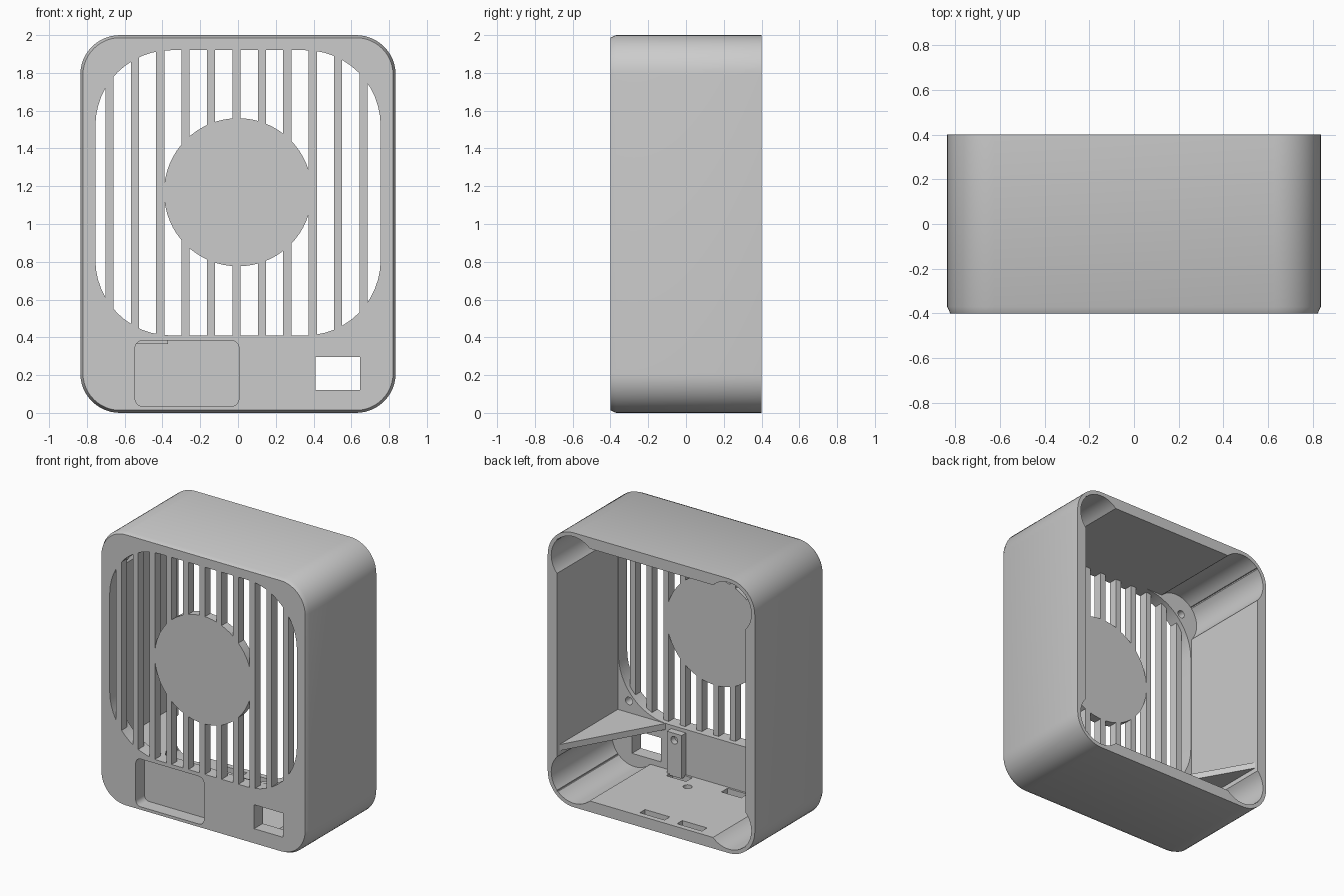
import bpy, bmesh
from math import sin, cos, pi, radians

if "Cube" in bpy.data.objects:
    bpy.data.objects.remove(bpy.data.objects["Cube"])

grey = bpy.data.materials.new("plain grey")
grey.use_nodes = True
grey.diffuse_color = (0.6, 0.6, 0.6, 1)
grey.node_tree.nodes["Principled BSDF"].inputs["Base Color"].default_value = (0.6, 0.6, 0.6, 1)


def rounded(x0, x1, z0, z1, r, n=12):
    """Rounded rectangle outline in the xz plane."""
    corners = [(x1 - r, z1 - r), (x0 + r, z1 - r), (x0 + r, z0 + r), (x1 - r, z0 + r)]
    return [(cx + r * cos(a), cz + r * sin(a))
            for q, (cx, cz) in enumerate(corners)
            for a in [(q + i / n) * pi / 2 for i in range(n + 1)]]


def rect(x0, x1, z0, z1):
    return [(x1, z1), (x0, z1), (x0, z0), (x1, z0)]


def circle(cx, cz, r, n=48):
    return [(cx + r * cos(2 * pi * i / n), cz + r * sin(2 * pi * i / n)) for i in range(n)]


def loft(name, rings):
    """Closed solid through rings of 3D points."""
    bm = bmesh.new()
    loops = [[bm.verts.new(p) for p in ring] for ring in rings]
    n = len(loops[0])
    for a, b in zip(loops, loops[1:]):
        for i in range(n):
            bm.faces.new((a[i], a[(i + 1) % n], b[(i + 1) % n], b[i]))
    bm.faces.new(loops[0])
    bm.faces.new(loops[-1][::-1])
    bmesh.ops.recalc_face_normals(bm, faces=bm.faces)
    mesh = bpy.data.meshes.new(name)
    bm.to_mesh(mesh)
    bm.free()
    mesh.materials.append(grey)
    obj = bpy.data.objects.new(name, mesh)
    bpy.context.collection.objects.link(obj)
    return obj


def prism(name, outline, y0, y1):
    return loft(name, [[(x, y, z) for x, z in outline] for y in (y0, y1)])


def slab(name, outline, z0, z1):
    return loft(name, [[(x, y, z) for x, y in outline] for z in (z0, z1)])


def cut(target, cutter):
    cutter.hide_render = True
    mod = target.modifiers.new("cut", 'BOOLEAN')
    mod.operation, mod.solver, mod.object = 'DIFFERENCE', 'EXACT', cutter
    bpy.context.view_layer.objects.active = target
    bpy.ops.object.modifier_apply(modifier=mod.name)
    bpy.data.objects.remove(cutter)


W, D, H, R = 0.835, 0.4, 2.0, 0.21
PLATE, GRILLE = -0.3, -0.335      # back faces of front plate and grille
FLOOR, FAN_Z = 0.08, 1.165

# Outer shell with a chamfered front edge
e = 0.014
front = rounded(-W + e, W - e, e, H - e, R - e)
full = rounded(-W, W, 0, H, R)
housing = loft("housing", [[(x, y, z) for x, z in ring]
                           for ring, y in ((front, -D), (full, -D + 0.03), (full, D))])

# Open back cavity with round pockets in the corners
cut(housing, prism("cavity", rect(-0.76, 0.76, FLOOR, 1.92), PLATE, 0.5))
for sx in (-1, 1):
    for z in (R, H - R):
        cut(housing, prism("corner_pocket", circle(sx * (W - R), z, 0.182), PLATE, 0.5))

# Fan grille: slots between vertical bars, around a solid centre disc
fan_outline = rounded(-0.755, 0.755, FAN_Z - 0.755, FAN_Z + 0.755, 0.4)
slots = prism("slots", fan_outline, -0.5, GRILLE + 0.005)
for k in range(-5, 6):
    x = -0.008 + 0.1345 * k
    cut(slots, prism("bar", rect(x - 0.0215, x + 0.0215, 0, 2), -0.6, 0))
cut(slots, prism("disc", circle(0, FAN_Z + 0.003, 0.392, 64), -0.6, 0))
cut(housing, slots)
cut(housing, prism("fan_recess", fan_outline, GRILLE, PLATE + 0.05))

# Display window, small port and fan screw holes in the front plate
cut(housing, prism("window", rounded(-0.545, 0.005, 0.035, 0.383, 0.04, 6), -0.5, PLATE))
cut(housing, prism("port", rect(0.41, 0.645, 0.12, 0.295), -0.5, PLATE + 0.05))
for sx in (-1, 1):
    for sz in (-1, 1):
        cut(housing, prism("screw_hole", circle(sx * 0.67, FAN_Z + sz * 0.67, 0.028, 20),
                           PLATE - 0.07, PLATE + 0.05))

# Shallow pockets in the floor
for x, y, w, d in ((0.23, -0.25, 0.08, 0.035), (-0.215, -0.25, 0.08, 0.035),
                   (0.02, 0.33, 0.1, 0.03), (-0.28, 0.33, 0.1, 0.03)):
    cut(housing, slab("floor_pocket", rect(x - w, x + w, y - d, y + d), 0.04, 0.2))
cut(housing, slab("floor_hole", circle(0.095, -0.154, 0.03, 20), 0.04, 0.2))

# Tapered side shelves beneath the fan
shelves = [slab(f"{side}_shelf", [(s * 0.77, 0.39), (s * 0.77, PLATE - 0.01), (s * 0.37, PLATE - 0.01)],
                0.365, 0.41) for side, s in (("left", 1), ("right", -1))]

# Screw post behind the front plate
post = prism("screw_post", rect(0.21, 0.33, FLOOR - 0.01, 0.385), PLATE - 0.01, PLATE + 0.05)
cut(post, prism("post_hole", circle(0.27, 0.335, 0.028, 20), PLATE + 0.005, 0))

bpy.ops.object.select_all(action='DESELECT')
for obj in [housing, post] + shelves:
    obj.select_set(True)
bpy.context.view_layer.objects.active = housing
bpy.ops.object.shade_smooth_by_angle(angle=radians(25))
